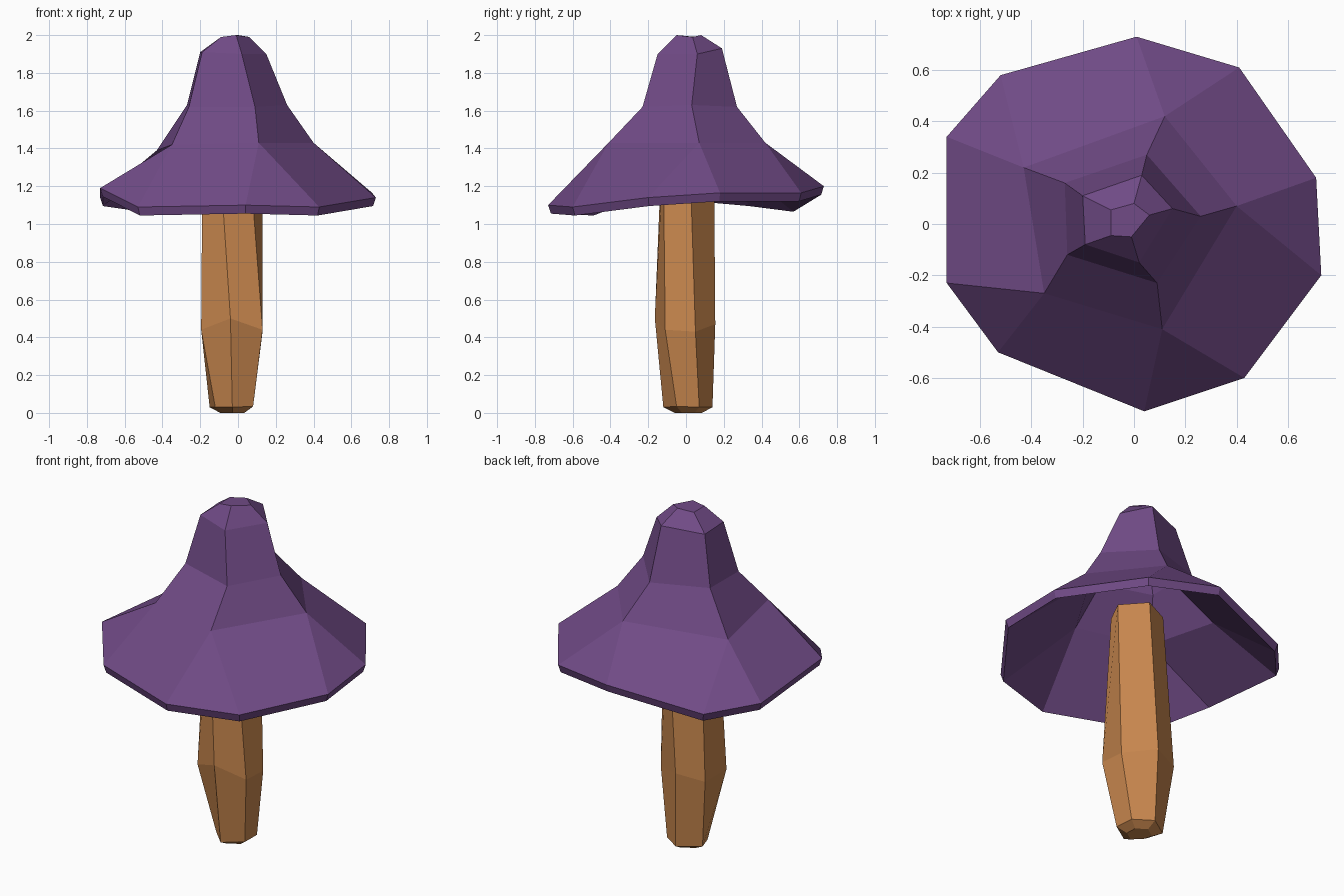
import bpy, bmesh

if "Cube" in bpy.data.objects:
    bpy.data.objects.remove(bpy.data.objects["Cube"])


def material(name, rgb):
    m = bpy.data.materials.new(name)
    m.diffuse_color = (*rgb, 1)
    m.use_nodes = True
    m.node_tree.nodes["Principled BSDF"].inputs["Base Color"].default_value = m.diffuse_color
    return m


def finish(bm, name, mat):
    bmesh.ops.recalc_face_normals(bm, faces=bm.faces)
    me = bpy.data.meshes.new(name)
    bm.to_mesh(me)
    bm.free()
    me.materials.append(mat)
    ob = bpy.data.objects.new(name, me)
    bpy.context.collection.objects.link(ob)
    return ob


def ring(bm, pts):
    return [bm.verts.new(p) for p in pts]


def scaled(pts, s, dz, c=(0, 0)):
    return [(c[0] + (x - c[0]) * s, c[1] + (y - c[1]) * s, z + dz) for x, y, z in pts]


def bridge(bm, a, b):
    n = len(a)
    for i in range(n):
        j = (i + 1) % n
        bm.faces.new((a[i], a[j], b[j], b[i]))


def fan_bridge(bm, small, big):
    # each small-ring vertex meets two rim vertices: a triangle, then a quad
    n = len(small)
    for i in range(n):
        j = (i + 1) % n
        bm.faces.new((small[i], big[2 * i], big[2 * i + 1]))
        bm.faces.new((small[i], big[2 * i + 1], big[2 * j], small[j]))


purple = material("purple", (0.162, 0.069, 0.238))
tan = material("tan_brown", (0.578, 0.242, 0.076))

# Cap: ten-sided rim rising through five-sided rings, with a hollow underside
rim = [(0.01, 0.73, 1.20), (0.41, 0.61, 1.165), (0.71, 0.18, 1.165), (0.73, -0.2, 1.14),
       (0.43, -0.6, 1.09), (0.04, -0.73, 1.10), (-0.53, -0.5, 1.09), (-0.73, -0.23, 1.19),
       (-0.73, 0.34, 1.14), (-0.52, 0.58, 1.11)]
slope = [(0.12, 0.42, 1.43), (0.40, 0.07, 1.43), (0.11, -0.41, 1.43),
         (-0.35, -0.27, 1.42), (-0.43, 0.22, 1.39)]
neck = [(0.05, 0.27, 1.62), (0.26, 0.03, 1.63), (0.09, -0.23, 1.62),
        (-0.26, -0.12, 1.62), (-0.27, 0.16, 1.63)]
crown = [(0.03, 0.19, 1.93), (0.15, 0.06, 1.90), (0.02, -0.15, 1.90),
         (-0.19, -0.08, 1.91), (-0.20, 0.11, 1.91)]
tip = [(0.0, 0.08, 2.0), (0.06, 0.035, 1.99), (-0.01, -0.05, 2.0),
       (-0.09, -0.045, 1.99), (-0.09, 0.055, 1.99)]

bm = bmesh.new()
r, s, n, c, t = [ring(bm, p) for p in (rim, slope, neck, crown, tip)]
fan_bridge(bm, s, r)
bridge(bm, s, n)
bridge(bm, n, c)
bridge(bm, c, t)
bm.faces.new(t)
lip = ring(bm, scaled(rim, 0.98, -0.045))
s2 = ring(bm, scaled(slope, 0.90, -0.03))
n2 = ring(bm, scaled(neck, 0.83, -0.02))
c2 = ring(bm, scaled(crown, 0.75, -0.03))
bridge(bm, r, lip)
fan_bridge(bm, s2, lip)
bridge(bm, s2, n2)
bridge(bm, n2, c2)
bm.faces.new(c2)
finish(bm, "mushroom_cap", purple)

# Stem: uneven six-sided post, widest at mid height, chamfered at both ends
foot = [(-0.03, -0.12, 0.03), (0.08, -0.05, 0.035), (0.075, 0.07, 0.03),
        (-0.03, 0.14, 0.03), (-0.15, 0.06, 0.03), (-0.12, -0.03, 0.03)]
belly = [(-0.04, -0.165, 0.50), (0.13, -0.11, 0.44), (0.13, 0.05, 0.43),
         (-0.04, 0.155, 0.47), (-0.195, 0.10, 0.44), (-0.195, -0.10, 0.44)]
top = [(-0.097, -0.13, 1.36), (0.06, -0.12, 1.36), (0.13, 0.02, 1.36),
       (0.015, 0.148, 1.36), (-0.145, 0.07, 1.36), (-0.188, -0.03, 1.36)]
sole = [(x, y, 0) for x, y, z in scaled(foot, 0.55, 0, (-0.025, 0.015))]
head = scaled(top, 0.6, 0.03, (-0.03, 0.0))

bm = bmesh.new()
rings = [ring(bm, p) for p in (sole, foot, belly, top, head)]
for a, b in zip(rings, rings[1:]):
    bridge(bm, a, b)
bm.faces.new(rings[0])
bm.faces.new(rings[-1])
finish(bm, "mushroom_stem", tan)
